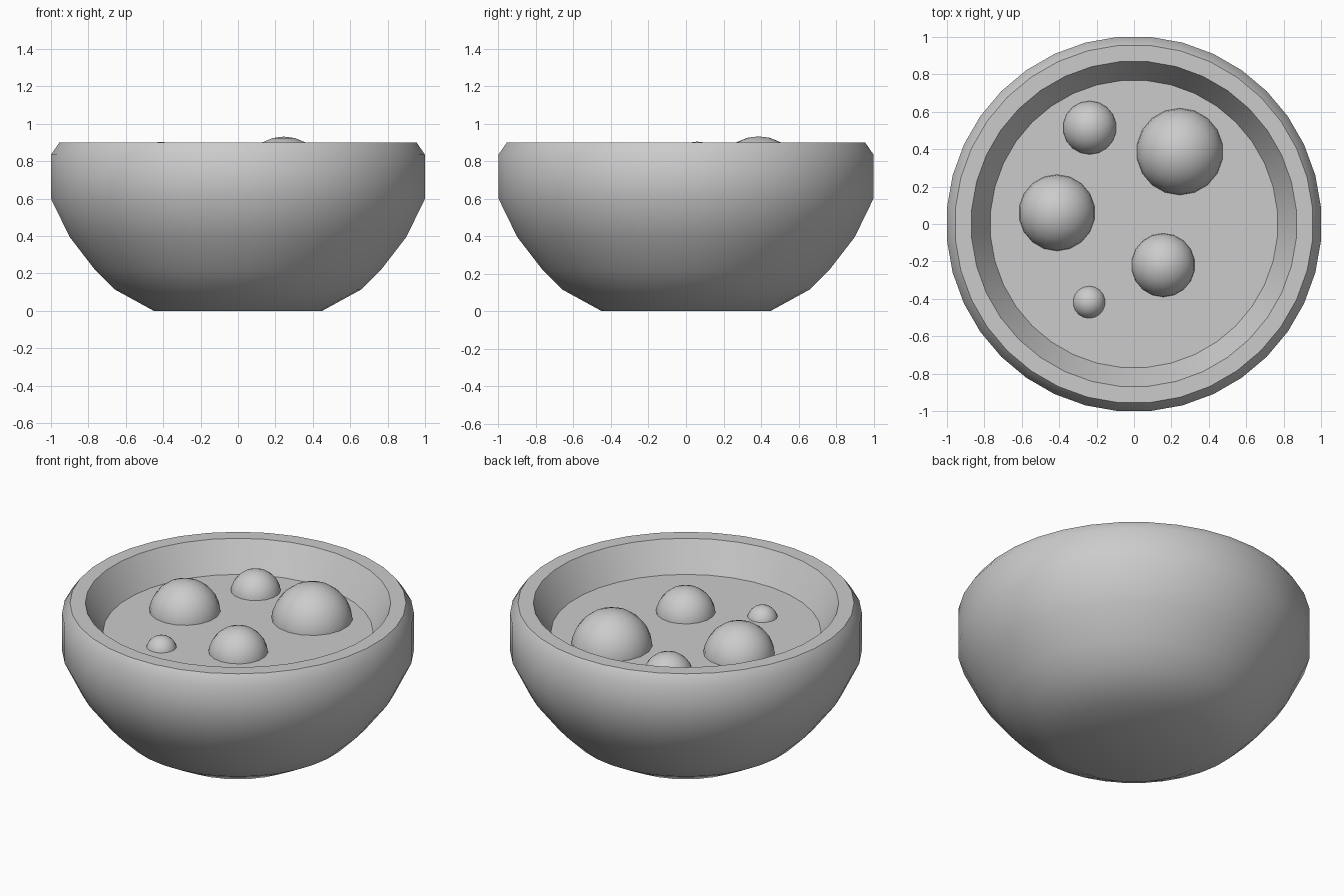
import bpy, bmesh, math

if "Cube" in bpy.data.objects:
    bpy.data.objects.remove(bpy.data.objects["Cube"])

SIDES = 36
LEVEL = 0.72
FLAT = 1 / math.cos(math.pi / SIDES)   # profile radii are measured to the flats


def finish(name, bm, angle=40):
    bmesh.ops.recalc_face_normals(bm, faces=bm.faces)
    mesh = bpy.data.meshes.new(name)
    bm.to_mesh(mesh)
    bm.free()
    obj = bpy.data.objects.new(name, mesh)
    bpy.context.collection.objects.link(obj)
    bpy.ops.object.select_all(action='DESELECT')
    obj.select_set(True)
    bpy.context.view_layer.objects.active = obj
    bpy.ops.object.shade_smooth_by_angle(angle=math.radians(angle))
    return obj


def ring(bm, r, z):
    step = 2 * math.pi / SIDES
    return [bm.verts.new((r * FLAT * math.cos((i + 0.5) * step),
                          r * FLAT * math.sin((i + 0.5) * step), z))
            for i in range(SIDES)]


# Bowl: outer wall, chamfered rim and inner wall down to the liquid
profile = [(0.45, 0), (0.66, 0.115), (0.765, 0.22), (0.90, 0.395), (1.0, 0.60),
           (1.0, 0.835), (0.955, 0.90), (0.868, 0.90), (0.767, LEVEL)]
bm = bmesh.new()
rings = [ring(bm, r, z) for r, z in profile]
for a, b in zip(rings, rings[1:]):
    for i in range(SIDES):
        j = (i + 1) % SIDES
        bm.faces.new((a[i], a[j], b[j], b[i]))
bm.faces.new(rings[0][::-1])
finish("bowl", bm)

# Liquid surface
bm = bmesh.new()
face = bm.faces.new(ring(bm, 0.767, LEVEL))
liquid = finish("liquid_surface", bm)
if liquid.data.polygons[0].normal.z < 0:
    liquid.data.flip_normals()

# Bubbles half sunk in the liquid: x, y, radius
bubbles = [(0.245, 0.387, 0.235), (-0.412, 0.06, 0.207), (-0.237, 0.515, 0.146),
           (0.156, -0.22, 0.173), (-0.24, -0.418, 0.089)]
for n, (x, y, r) in enumerate(bubbles, 1):
    bm = bmesh.new()
    bmesh.ops.create_uvsphere(bm, u_segments=18, v_segments=12, radius=r)
    bmesh.ops.translate(bm, verts=bm.verts, vec=(x, y, 0.697))
    finish(f"bubble_{n}", bm, 60)
